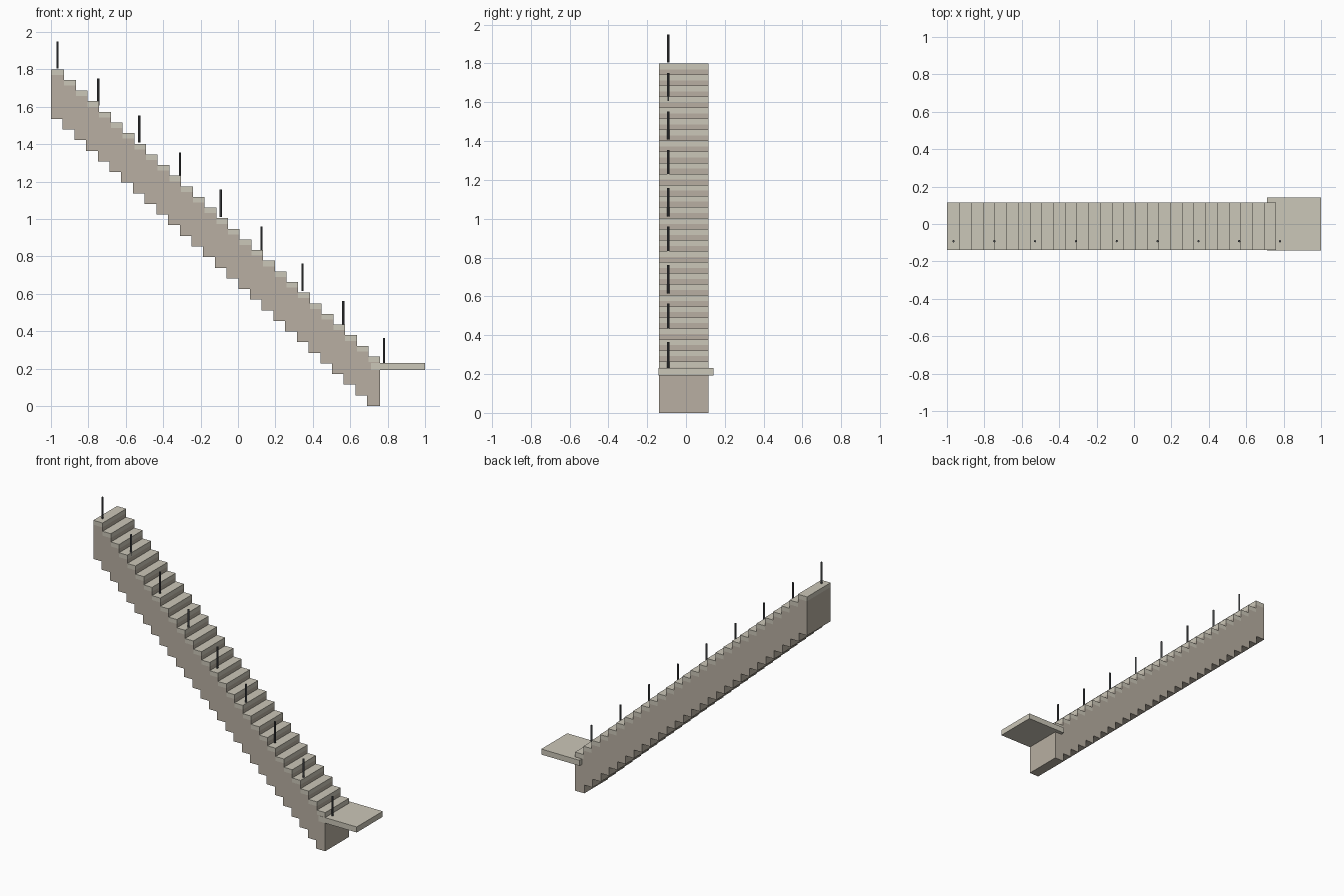
import bpy, bmesh

if "Cube" in bpy.data.objects:
    bpy.data.objects.remove(bpy.data.objects["Cube"])

STEPS, GOING, RISE, DEPTH = 28, 0.0626, 1.535 / 27, 0.07
TOP, TREAD_T, X0 = 1.80, 0.03, -1.0
Y0, Y1 = -0.14, 0.116


def material(name, rgb):
    m = bpy.data.materials.new(name)
    m.diffuse_color = (*rgb, 1)
    m.use_nodes = True
    m.node_tree.nodes["Principled BSDF"].inputs["Base Color"].default_value = m.diffuse_color
    return m


concrete = material("concrete", (0.48, 0.43, 0.36))
stone = material("pale_stone", (0.60, 0.57, 0.48))
steel = material("dark_steel", (0.07, 0.075, 0.08))


def finish(name, bm, mat):
    bmesh.ops.recalc_face_normals(bm, faces=bm.faces)
    me = bpy.data.meshes.new(name)
    bm.to_mesh(me)
    bm.free()
    me.materials.append(mat)
    ob = bpy.data.objects.new(name, me)
    bpy.context.collection.objects.link(ob)
    return ob


def extrude_profile(name, pts, y0, y1, mat):
    """Extrude an x/z outline along y."""
    bm = bmesh.new()
    face = bm.faces.new([bm.verts.new((x, y0, z)) for x, z in pts])
    ext = bmesh.ops.extrude_face_region(bm, geom=[face])["geom"]
    bmesh.ops.translate(bm, vec=(0, y1 - y0, 0),
                        verts=[v for v in ext if isinstance(v, bmesh.types.BMVert)])
    return finish(name, bm, mat)


def box(name, x0, x1, y0, y1, z0, z1, mat):
    return extrude_profile(name, [(x0, z0), (x1, z0), (x1, z1), (x0, z1)], y0, y1, mat)


# Stair flight: stepped on top and underneath
upper, lower = [(X0, TOP - TREAD_T)], []
for i in range(STEPS):
    x, z = X0 + i * GOING, TOP - TREAD_T - i * RISE
    upper.append((x + DEPTH, z))
    if i < STEPS - 1:
        upper.append((x + DEPTH, z - RISE))
    bottom = (STEPS - 1 - i) * RISE
    lower.append((x, bottom))
    lower.append((x + (GOING if i < STEPS - 1 else DEPTH), bottom))
extrude_profile("stair_flight", upper + lower[::-1], Y0, Y1, concrete)

# Treads
for i in range(STEPS):
    end = X0 + i * GOING + DEPTH
    start = X0 if i == 0 else end - GOING
    z = TOP - i * RISE
    box(f"tread_{i + 1}", start, end, Y0, Y1, z - TREAD_T, z, stone)

# Bottom landing slab
box("landing", 0.71, 1.0, -0.141, 0.141, 0.193, 0.231, stone)

# Railing posts
for i in range(9):
    top = 1.95 - i * 0.1982
    bpy.ops.mesh.primitive_cylinder_add(vertices=12, radius=0.006, depth=0.146,
                                        location=(-0.965 + i * 0.2182, -0.092, top - 0.073))
    post = bpy.context.object
    post.name = f"railing_post_{i + 1}"
    post.data.materials.append(steel)
    bpy.ops.object.shade_smooth_by_angle()
